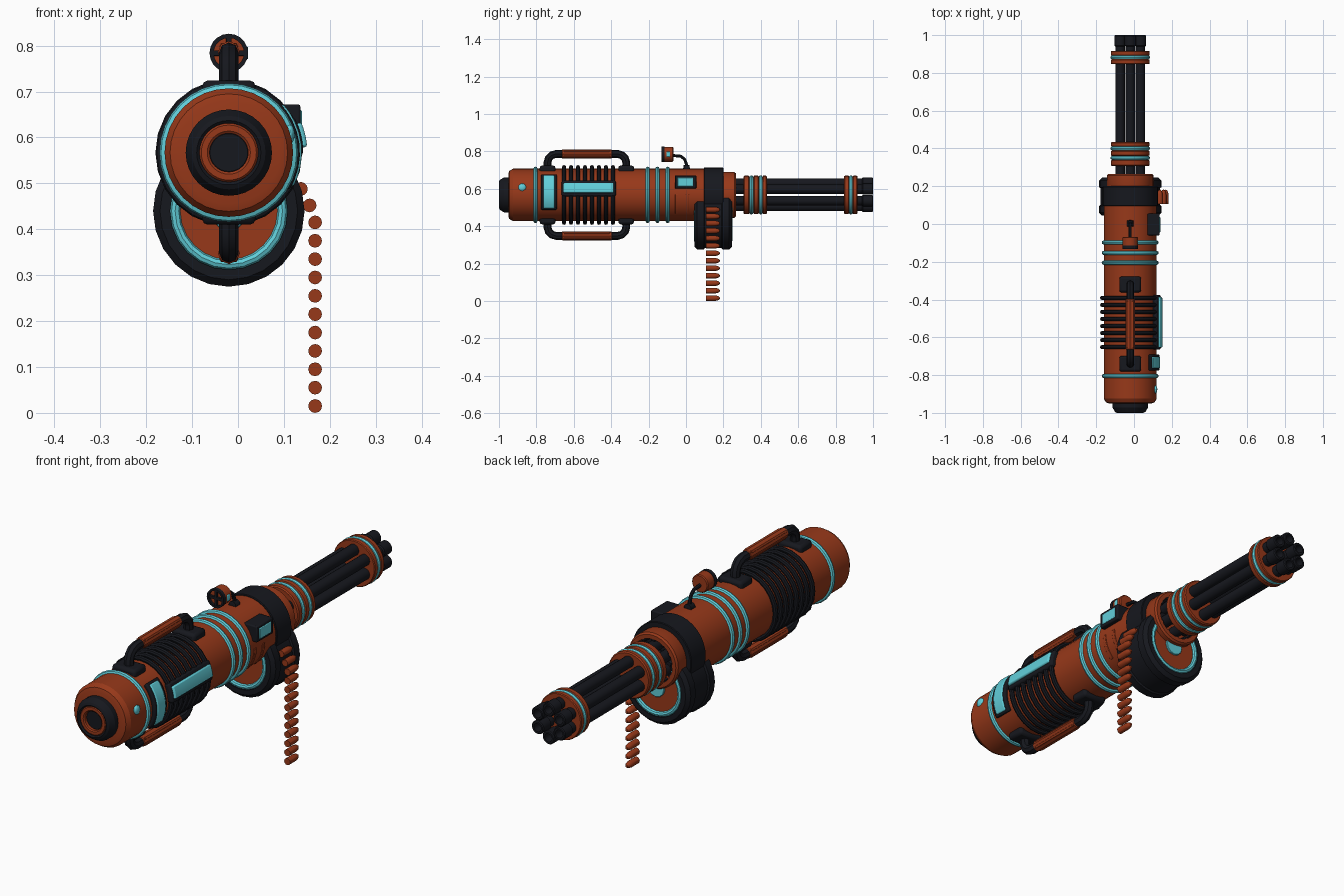
import bpy, bmesh
from math import sin, cos, pi, radians
from mathutils import Vector

if "Cube" in bpy.data.objects:
    bpy.data.objects.remove(bpy.data.objects["Cube"])

CX, CZ = -0.02, 0.567      # main axis
DZ = 0.44                  # drum axis height


def mat(name, c):
    m = bpy.data.materials.new(name)
    m.diffuse_color = (*c, 1)
    m.use_nodes = True
    m.node_tree.nodes["Principled BSDF"].inputs["Base Color"].default_value = m.diffuse_color
    return m


RUST = mat("rust_orange", (0.31, 0.04, 0.010))
DARK = mat("dark_metal", (0.008, 0.009, 0.013))
GLOW = mat("cyan_glow", (0.12, 0.62, 0.70))


def finish(name, bm, m, bevel=0):
    bmesh.ops.remove_doubles(bm, verts=bm.verts, dist=1e-5)
    bmesh.ops.recalc_face_normals(bm, faces=bm.faces)
    me = bpy.data.meshes.new(name)
    bm.to_mesh(me)
    bm.free()
    ob = bpy.data.objects.new(name, me)
    bpy.context.collection.objects.link(ob)
    me.materials.append(m)
    if bevel:
        b = ob.modifiers.new("bevel", 'BEVEL')
        b.width, b.segments = bevel, 2
    bpy.ops.object.select_all(action='DESELECT')
    bpy.context.view_layer.objects.active = ob
    ob.select_set(True)
    bpy.ops.object.shade_smooth_by_angle(angle=radians(30))
    return ob


def lathe(name, prof, m, n=32, x=CX, z=CZ, closed=False):
    """Revolve (radius, y) points about an axis parallel to y."""
    bm = bmesh.new()
    rings = [[bm.verts.new((x + r * cos(2 * pi * i / n), y, z + r * sin(2 * pi * i / n)))
              for i in range(n)] if r > 0 else [bm.verts.new((x, y, z))] for r, y in prof]
    pairs = list(zip(rings, rings[1:] + rings[:1])) if closed else list(zip(rings, rings[1:]))
    for a, b in pairs:
        for i in range(n):
            j = (i + 1) % n
            q = [a[i % len(a)], a[j % len(a)], b[j % len(b)], b[i % len(b)]]
            q = list(dict.fromkeys(q))
            if len(q) > 2:
                bm.faces.new(q)
    return finish(name, bm, m)


def cyl(name, r, y0, y1, m, n=32, x=CX, z=CZ, c=0.004):
    return lathe(name, [(0, y0), (r - c, y0), (r, y0 + c), (r, y1 - c), (r - c, y1), (0, y1)], m, n, x, z)


def hoop(name, R, r, y, m, n=32, x=CX, z=CZ, k=8):
    prof = [(R + r * cos(2 * pi * i / k), y + r * sin(2 * pi * i / k)) for i in range(k)]
    return lathe(name, prof, m, n, x, z, closed=True)


def box(name, lo, hi, m, bevel=0.006):
    bm = bmesh.new()
    bmesh.ops.create_cube(bm, size=1)
    lo, hi = Vector(lo), Vector(hi)
    for v in bm.verts:
        v.co = (lo + hi) / 2 + v.co * (hi - lo)
    return finish(name, bm, m, bevel)


def arc_panel(name, a0, a1, y0, y1, r0, r1, m, bevel=0.006, n=8):
    """Plate wrapped on the body between two angles above +x."""
    bm = bmesh.new()
    sec = []
    for i in range(n + 1):
        a = radians(a0 + (a1 - a0) * i / n)
        sec.append([bm.verts.new((CX + r * cos(a), y, CZ + r * sin(a)))
                    for r, y in ((r0, y0), (r1, y0), (r1, y1), (r0, y1))])
    for a, b in zip(sec, sec[1:]):
        for k in range(4):
            bm.faces.new((a[k], a[(k + 1) % 4], b[(k + 1) % 4], b[k]))
    bm.faces.new(sec[0])
    bm.faces.new(sec[-1])
    ob = finish(name, bm, m, bevel)
    ob.modifiers["bevel"].limit_method = 'ANGLE'
    return ob


def tube(name, pts, r, m):
    cu = bpy.data.curves.new(name, 'CURVE')
    cu.dimensions, cu.bevel_depth, cu.bevel_resolution, cu.use_fill_caps = '3D', r, 2, True
    sp = cu.splines.new('POLY')
    sp.points.add(len(pts) - 1)
    for p, (y, z) in zip(sp.points, pts):
        p.co = (CX, y, z, 1)
    ob = bpy.data.objects.new(name, cu)
    bpy.context.collection.objects.link(ob)
    cu.materials.append(m)
    bpy.ops.object.select_all(action='DESELECT')
    bpy.context.view_layer.objects.active = ob
    ob.select_set(True)
    bpy.ops.object.convert(target='MESH')
    bpy.ops.object.shade_smooth_by_angle(angle=radians(40))


# main body and rear cap
lathe("body", [(0, -0.95), (0.112, -0.95), (0.128, -0.945), (0.14, -0.925), (0.14, 0.15), (0, 0.15)], RUST)
lathe("rear_cap", [(0.064, -0.945), (0.064, -0.995), (0.07, -1.0), (0.08, -0.995), (0.094, -0.972),
                   (0.094, -0.945)], DARK)
lathe("rear_cap_ring", [(0.042, -0.95), (0.042, -0.992), (0.047, -0.996), (0.06, -0.996), (0.065, -0.99)], RUST)
cyl("rear_cap_core", 0.045, -0.98, -0.94, DARK)
for i, y in enumerate((-0.805, -0.205, -0.153, -0.098)):
    hoop(f"body_glow_ring_{i}", 0.14, 0.011, y, GLOW)

# cooling ribs
for i in range(8):
    hoop(f"cooling_rib_{i}", 0.149, 0.011, -0.652 + i * 0.0373, DARK, 24)

# black collar and front housing
cyl("collar", 0.146, 0.095, 0.2, DARK, c=0.003)
lathe("front_housing", [(0.12, 0.19), (0.123, 0.2), (0.123, 0.258), (0.116, 0.266), (0.098, 0.266), (0.098, 0.2)], RUST)
cyl("housing_floor", 0.1, 0.19, 0.225, DARK)
for i in range(12):
    a = i * pi / 6
    cyl(f"housing_stud_{i}", 0.012, 0.21, 0.262, DARK, 8, CX + 0.096 * cos(a), CZ + 0.096 * sin(a))

# six rotating barrels with flared hollow muzzles
for i in range(6):
    a = pi / 2 + i * pi / 3
    lathe(f"barrel_{i}", [(0, 0.2), (0.025, 0.2), (0.025, 0.94), (0.03, 0.945), (0.03, 0.996), (0.026, 1.0),
                          (0.018, 1.0), (0.018, 0.93), (0, 0.93)], DARK, 16,
          CX + 0.062 * cos(a), CZ + 0.062 * sin(a))

# barrel clamps
lathe("rear_clamp", [(0, 0.308), (0.098, 0.308), (0.103, 0.313), (0.103, 0.335), (0.096, 0.34), (0.096, 0.36),
                     (0.103, 0.365), (0.103, 0.385), (0.096, 0.39), (0.096, 0.41), (0.103, 0.413),
                     (0.103, 0.428), (0.098, 0.433), (0, 0.433)], RUST)
lathe("front_clamp", [(0, 0.846), (0.1, 0.846), (0.103, 0.85), (0.103, 0.868), (0.096, 0.873), (0.096, 0.89),
                      (0.103, 0.895), (0.103, 0.912), (0.1, 0.916), (0, 0.916)], RUST)
for i, y in enumerate((0.35, 0.4, 0.882)):
    hoop(f"clamp_glow_ring_{i}", 0.094, 0.011, y, GLOW)

# ammunition drum with inset faces at both ends
lathe("drum", [(0.128, 0.06), (0.128, 0.045), (0.15, 0.045), (0.165, 0.06), (0.165, 0.095), (0.158, 0.1),
               (0.158, 0.19), (0.165, 0.195), (0.165, 0.23), (0.15, 0.245), (0.128, 0.245), (0.128, 0.23)],
      DARK, 24, z=DZ)
cyl("drum_face", 0.13, 0.055, 0.235, RUST, 24, z=DZ)
for i, (y, s) in enumerate(((0.053, -1), (0.237, 1))):
    hoop(f"drum_glow_ring_{i}", 0.117, 0.011, y, GLOW, 24, z=DZ)
    cyl(f"drum_hub_{i}", 0.042, y - 0.006, y + 0.006, GLOW, 12, z=DZ, c=0.002)

# hanging cartridge belt
belt = [(0.168, 0.015 + i * 0.04) for i in range(11)] + [(0.156, 0.452), (0.137, 0.488)]
for i, (x, z) in enumerate(belt):
    lathe(f"cartridge_{i}", [(0, 0.107), (0.015, 0.107), (0.015, 0.155), (0.012, 0.17), (0.006, 0.18), (0, 0.182)],
          RUST, 12, x, z)

# carry handles above and below
for s, tag in ((1, "top"), (-1, "bottom")):
    def Z(h):
        return CZ + s * h
    for k, (y, d) in enumerate(((-0.74, 1), (-0.32, -1))):
        tube(f"{tag}_handle_post_{k}", [(y, Z(0.12)), (y, Z(0.175)), (y + d * 0.006, Z(0.196)),
                                        (y + d * 0.022, Z(0.212)), (y + d * 0.045, Z(0.219)),
                                        (y + d * 0.1, Z(0.219))], 0.021, DARK)
        box(f"{tag}_handle_base_{k}", (CX - 0.058, y - 0.042, min(Z(0.11), Z(0.157))),
            (CX + 0.058, y + 0.042, max(Z(0.11), Z(0.157))), DARK, 0.012)
    cyl(f"{tag}_grip", 0.024, -0.665, -0.395, RUST, 8, z=Z(0.219))
    for k in range(4):
        a = pi / 4 + k * pi / 2
        cyl(f"{tag}_grip_ridge_{k}", 0.008, -0.655, -0.405, RUST, 6, CX + 0.018 * cos(a), Z(0.219) + 0.018 * sin(a))

# sight on a bent stem
SZ = 0.784
tube("sight_stem", [(0.003, 0.69), (0.003, 0.73), (-0.008, 0.758), (-0.028, 0.774), (-0.075, 0.778)], 0.008, DARK)
lathe("sight_stem_foot", [(0, -0.015), (0.018, -0.012), (0.018, 0.018), (0, 0.021)], DARK, 12, z=0.708)
cyl("sight_body", 0.04, -0.12, -0.068, RUST, 20, z=SZ)
lathe("sight_bezel", [(0.033, -0.115), (0.033, -0.132), (0.042, -0.132), (0.042, -0.115)], DARK, 20, z=SZ, closed=True)
box("sight_bar_upright", (CX - 0.006, -0.13, SZ - 0.035), (CX + 0.006, -0.115, SZ + 0.035), DARK, 0.001)
box("sight_bar_level", (CX - 0.035, -0.13, SZ - 0.006), (CX + 0.035, -0.115, SZ + 0.006), DARK, 0.001)
box("sight_side_light", (CX + 0.03, -0.105, SZ - 0.014), (CX + 0.042, -0.085, SZ + 0.014), GLOW, 0.003)

# right side windows, light strip and control box
arc_panel("window_frame", -32, 46, -0.776, -0.69, 0.13, 0.155, DARK)
arc_panel("window_glass", -28, 42, -0.763, -0.703, 0.14, 0.159, GLOW)
arc_panel("strip_frame", -3, 30, -0.665, -0.375, 0.13, 0.162, DARK, 0.012)
arc_panel("strip_light", 4, 23, -0.655, -0.387, 0.14, 0.171, GLOW, 0.012)
box("control_box", (0.06, -0.06, 0.6), (0.136, 0.055, 0.672), DARK, 0.005)
box("control_screen", (0.12, -0.045, 0.612), (0.139, 0.038, 0.66), GLOW, 0.003)
for i, y in enumerate((-0.05, 0.008)):
    arc_panel(f"vent_slot_{i}", -45, 1, y - 0.008, y + 0.008, 0.13, 0.143, RUST, 0.002)

# round indicator lamp
bm = bmesh.new()
bmesh.ops.create_uvsphere(bm, u_segments=16, v_segments=8, radius=0.021)
for v in bm.verts:
    v.co = Vector((v.co.x * 0.5 + CX + 0.133, v.co.y - 0.876, v.co.z + 0.607))
finish("indicator_lamp", bm, GLOW)
